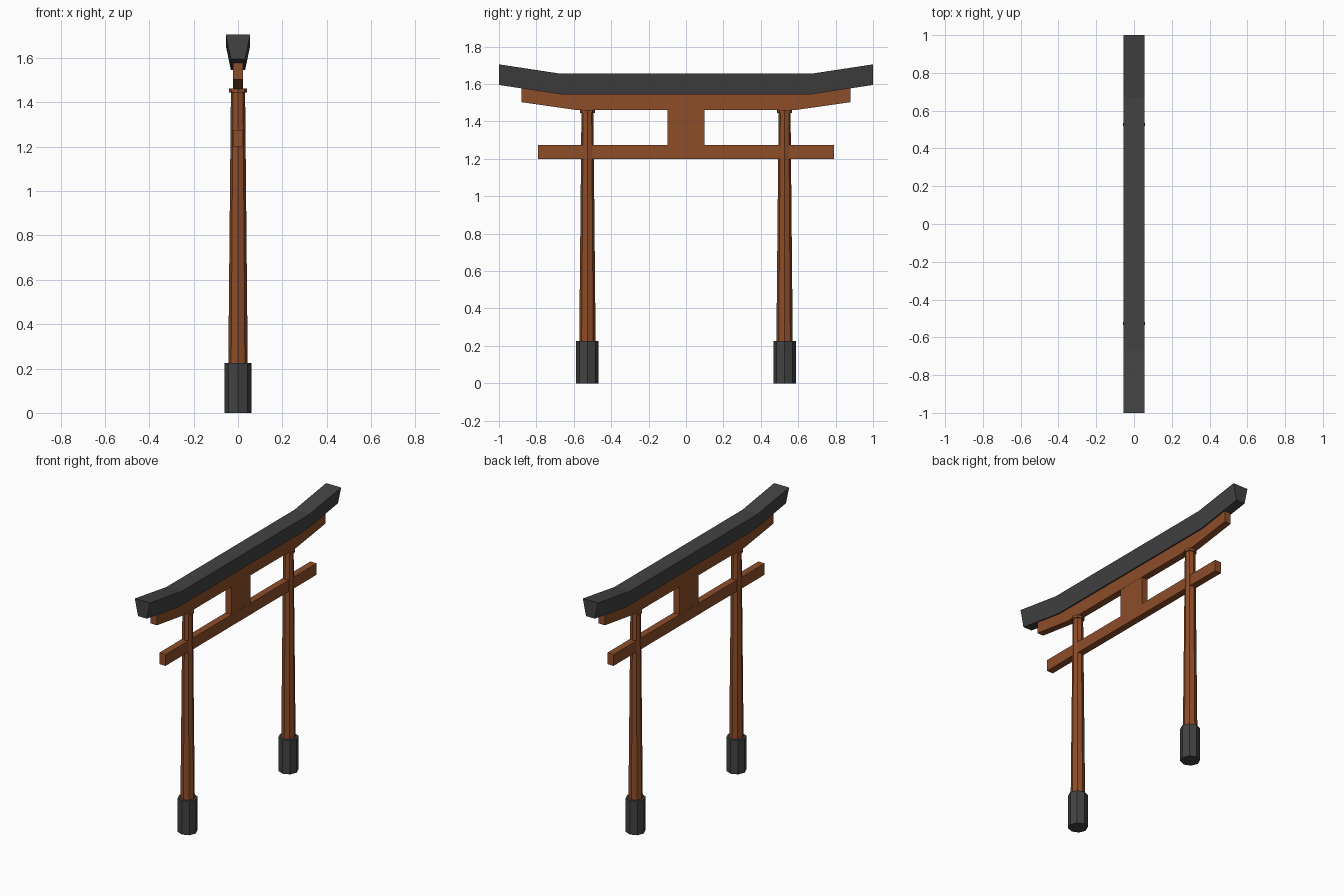
import bpy, bmesh
from math import pi

if "Cube" in bpy.data.objects:
    bpy.data.objects.remove(bpy.data.objects["Cube"])


def material(name, rgb):
    m = bpy.data.materials.new(name)
    m.diffuse_color = (*rgb, 1)
    m.use_nodes = True
    m.node_tree.nodes["Principled BSDF"].inputs["Base Color"].default_value = m.diffuse_color
    return m


RUST = material("rust_wood", (0.27, 0.075, 0.022))
DARK = material("dark_grey", (0.055, 0.055, 0.055))


def finish(name, bm, mat):
    bmesh.ops.recalc_face_normals(bm, faces=bm.faces)
    me = bpy.data.meshes.new(name)
    bm.to_mesh(me)
    bm.free()
    me.materials.append(mat)
    ob = bpy.data.objects.new(name, me)
    bpy.context.collection.objects.link(ob)
    return ob


def beam(name, stations, w_bottom, w_top, mat):
    """Loft a trapezoid section along y; stations are (y_bottom, y_top, z_bottom, z_top)."""
    bm = bmesh.new()
    rings = []
    for yb, yt, zb, zt in stations:
        rings.append([bm.verts.new(p) for p in (
            (-w_bottom, yb, zb), (w_bottom, yb, zb), (w_top, yt, zt), (-w_top, yt, zt))])
    for a, b in zip(rings, rings[1:]):
        for i in range(4):
            j = (i + 1) % 4
            bm.faces.new((a[i], a[j], b[j], b[i]))
    bm.faces.new(rings[0])
    bm.faces.new(rings[-1])
    return finish(name, bm, mat)


def mirrored(half):
    return [(-a, -b, c, d) for a, b, c, d in reversed(half)] + half


def post(name, y, profile, mat, sides=8):
    """Stack octagonal rings; profile is (radius, z)."""
    bm = bmesh.new()
    for (r0, z0), (r1, z1) in zip(profile, profile[1:]):
        ret = bmesh.ops.create_cone(bm, cap_ends=True, segments=sides, radius1=r0,
                                    radius2=r1, depth=z1 - z0)
        bmesh.ops.translate(bm, verts=ret["verts"], vec=(0, y, (z0 + z1) / 2))
    return finish(name, bm, mat)


# Upswept roof beam and the lintel under it
beam("roof_beam", mirrored([(0.67, 0.67, 1.545, 1.655), (1.0, 1.0, 1.595, 1.705)]),
     0.032, 0.055, DARK)
beam("upper_lintel", mirrored([(0.58, 0.67, 1.46, 1.546), (0.88, 0.88, 1.503, 1.578)]),
     0.023, 0.023, RUST)

# Straight tie beam and centre strut
beam("tie_beam", mirrored([(0.79, 0.79, 1.2, 1.275)]), 0.023, 0.023, RUST)
beam("centre_strut", mirrored([(0.1, 0.1, 1.27, 1.465)]), 0.022, 0.022, RUST)

# Tapered octagonal pillars with collars and dark footings
for side, y in (("left", -0.527), ("right", 0.527)):
    post(f"{side}_pillar", y, [(0.044, 0.2), (0.032, 1.45)], RUST)
    post(f"{side}_collar", y, [(0.04, 1.445), (0.04, 1.462)], RUST)
    post(f"{side}_footing", y, [(0.06, 0.0), (0.06, 0.225)], DARK)
